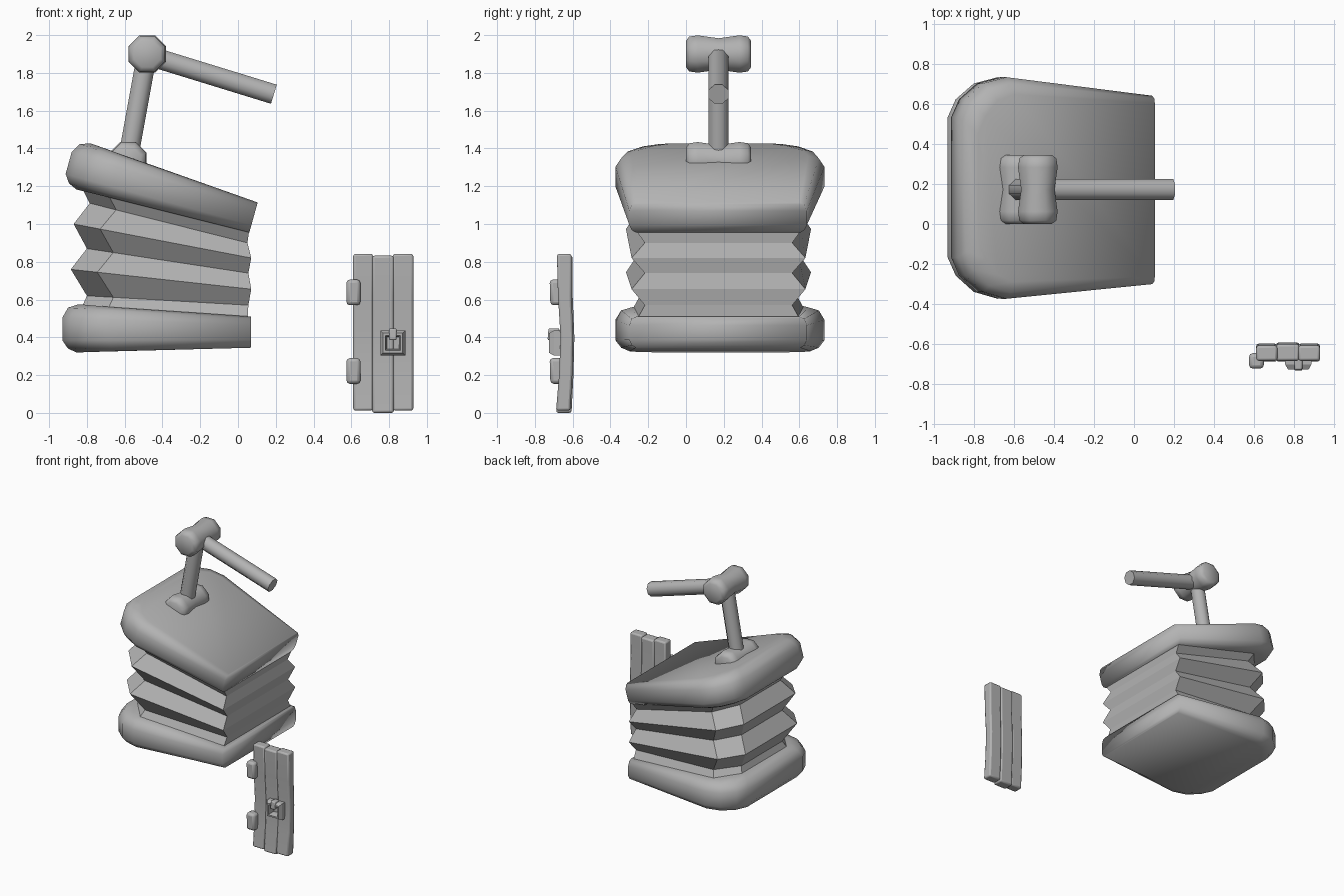
import bpy, bmesh, math
from mathutils import Vector, Matrix

if "Cube" in bpy.data.objects:
    bpy.data.objects.remove(bpy.data.objects["Cube"])

grey = bpy.data.materials.new("grey")
grey.diffuse_color = (0.45, 0.45, 0.45, 1)
grey.use_nodes = True
grey.node_tree.nodes["Principled BSDF"].inputs["Base Color"].default_value = grey.diffuse_color


def loft(name, rings, smooth=None, closed=False):
    """Skin a list of point rings; cap the ends, or join last ring to first."""
    bm = bmesh.new()
    vs = [[bm.verts.new(p) for p in r] for r in rings]
    n = len(rings[0])
    pairs = list(zip(vs, vs[1:])) + ([(vs[-1], vs[0])] if closed else [])
    for a, b in pairs:
        for i in range(n):
            j = (i + 1) % n
            bm.faces.new((a[i], a[j], b[j], b[i]))
    if not closed:
        bm.faces.new(vs[0])
        bm.faces.new(vs[-1])
    bmesh.ops.recalc_face_normals(bm, faces=bm.faces)
    me = bpy.data.meshes.new(name)
    bm.to_mesh(me)
    bm.free()
    me.materials.append(grey)
    ob = bpy.data.objects.new(name, me)
    bpy.context.collection.objects.link(ob)
    if smooth:
        bpy.context.view_layer.objects.active = ob
        ob.select_set(True)
        bpy.ops.object.shade_smooth_by_angle(angle=math.radians(smooth))
        ob.select_set(False)
    return ob


def rod(name, a, b, profile, sides=8, smooth=50, turn=0.5):
    """Round bar from a to b; profile is (position along 0-1, radius)."""
    a, b = Vector(a), Vector(b)
    q = (b - a).to_track_quat('Z', 'Y')
    rings = []
    for t, r in profile:
        rings.append([a.lerp(b, t) + q @ Vector((
            r * math.cos(2 * math.pi * (i + turn) / sides),
            r * math.sin(2 * math.pi * (i + turn) / sides), 0))
            for i in range(sides)])
    return loft(name, rings, smooth)


# --- padded end boards of the bellows ---
HALF = [(0.07, 0.47), (-0.68, 0.553), (-0.80, 0.52), (-0.89, 0.44), (-0.93, 0.35)]


def board_ring(t, inset):
    pts = []
    for side, row in ((1, HALF), (-1, HALF[::-1])):
        for x, w in row:
            u = (x + 0.93)
            left = min(1, max(0, (-0.6 - x) / 0.3))
            yc = 0.183 - 0.013 * u
            w -= inset * (0.45 if x > 0 else 1)
            z = (0.32 + 0.025 * u) * (1 - t) + (0.575 - 0.065 * u) * t
            pts.append(Vector((x + inset * left, yc + side * w, z)))
    return pts


board = [board_ring(*s) for s in
         ((0, 0.075), (0.08, 0.03), (0.25, 0), (0.72, 0), (0.93, 0.03), (1, 0.085))]
loft("bottom_board", board, 180)
pivot = Vector((0.07, 0, 0.345))
tilt = (Matrix.Translation((0.06, 0, 0.955)) @ Matrix.Rotation(math.radians(15.5), 4, 'Y')
        @ Matrix.Diagonal((1.02, 1, 1, 1)) @ Matrix.Translation(-pivot))
loft("top_board", [[tilt @ p for p in r] for r in board], 180)

# --- pleated bag: left x, left z, right x, right z, half width at right ---
PLEATS = [(-0.84, 0.53, 0.05, 0.48, 0.44), (-0.80, 0.62, 0.055, 0.57, 0.39),
          (-0.885, 0.76, 0.07, 0.655, 0.46), (-0.80, 0.87, 0.055, 0.74, 0.39),
          (-0.87, 1.00, 0.07, 0.82, 0.46), (-0.785, 1.11, 0.05, 0.90, 0.39),
          (-0.84, 1.22, 0.06, 0.97, 0.44)]
rings = []
for xl, zl, xr, zr, w in PLEATS:
    half = [(xr, w), (xl + 0.14, w + 0.03), (xl, w - 0.13)]
    rings.append([(x, 0.172 + s * y, zl + (zr - zl) * (x - xl) / (xr - xl))
                  for s, row in ((1, half), (-1, half[::-1])) for x, y in row])
loft("pleated_bag", rings)

# --- jointed handle ---
WAISTED = [(0, 0.075), (0.05, 0.1), (0.18, 0.107), (0.5, 0.09),
           (0.82, 0.107), (0.95, 0.1), (1, 0.075)]
rod("upper_joint", (-0.48, 0.0, 1.9), (-0.48, 0.345, 1.9), WAISTED)
rod("lower_joint", (-0.583, 0.0, 1.335), (-0.583, 0.345, 1.335), WAISTED)
BAR = [(0, 0.057), (1, 0.057)]
rod("upright_bar", (-0.585, 0.172, 1.33), (-0.485, 0.172, 1.88), BAR)
rod("handle_bar", (-0.47, 0.172, 1.89), (0.19, 0.172, 1.687), BAR)


# --- small plank door ---
def bevelled(ob, width, segments=2):
    m = ob.modifiers.new("rounded", 'BEVEL')
    m.width = width
    m.segments = segments
    m.limit_method = 'ANGLE'
    return ob


def block(name, x0, x1, levels, bevel):
    """Upright block; levels are (z, front y, back y)."""
    return bevelled(loft(name, [[(x0, f, z), (x1, f, z), (x1, b, z), (x0, b, z)]
                                for z, f, b in levels], 35), bevel)


for name, x0, x1, lo, hi, dy in (("left_plank", 0.61, 0.715, 0.012, 0.842, 0),
                                 ("middle_plank", 0.71, 0.825, 0.0, 0.832, 0.006),
                                 ("right_plank", 0.82, 0.928, 0.012, 0.842, 0)):
    block(name, x0, x1, [(lo, -0.688, -0.612 + dy), (0.2, -0.672, -0.602 + dy),
                         (0.4, -0.664, -0.597 + dy), (0.62, -0.678, -0.606 + dy),
                         (hi, -0.683, -0.606 + dy)], 0.012)

for name, z in (("lower_hinge", 0.222), ("upper_hinge", 0.638)):
    block(name, 0.574, 0.648, [(z - 0.068, -0.718, -0.645), (z + 0.068, -0.722, -0.645)], 0.018)

# square latch plate with a hollow centre
cx, cz = 0.82, 0.37
loft("latch_frame", [[(cx + sx * r, y, cz + sz * r)
                      for sx, sz in ((-1, -1), (1, -1), (1, 1), (-1, 1))]
                     for r, y in ((0.066, -0.66), (0.066, -0.70), (0.052, -0.725),
                                  (0.04, -0.725), (0.032, -0.69), (0.032, -0.66))],
     closed=True)
block("latch_loop", 0.80, 0.84, [(0.385, -0.733, -0.67), (0.448, -0.728, -0.67)], 0.008)
